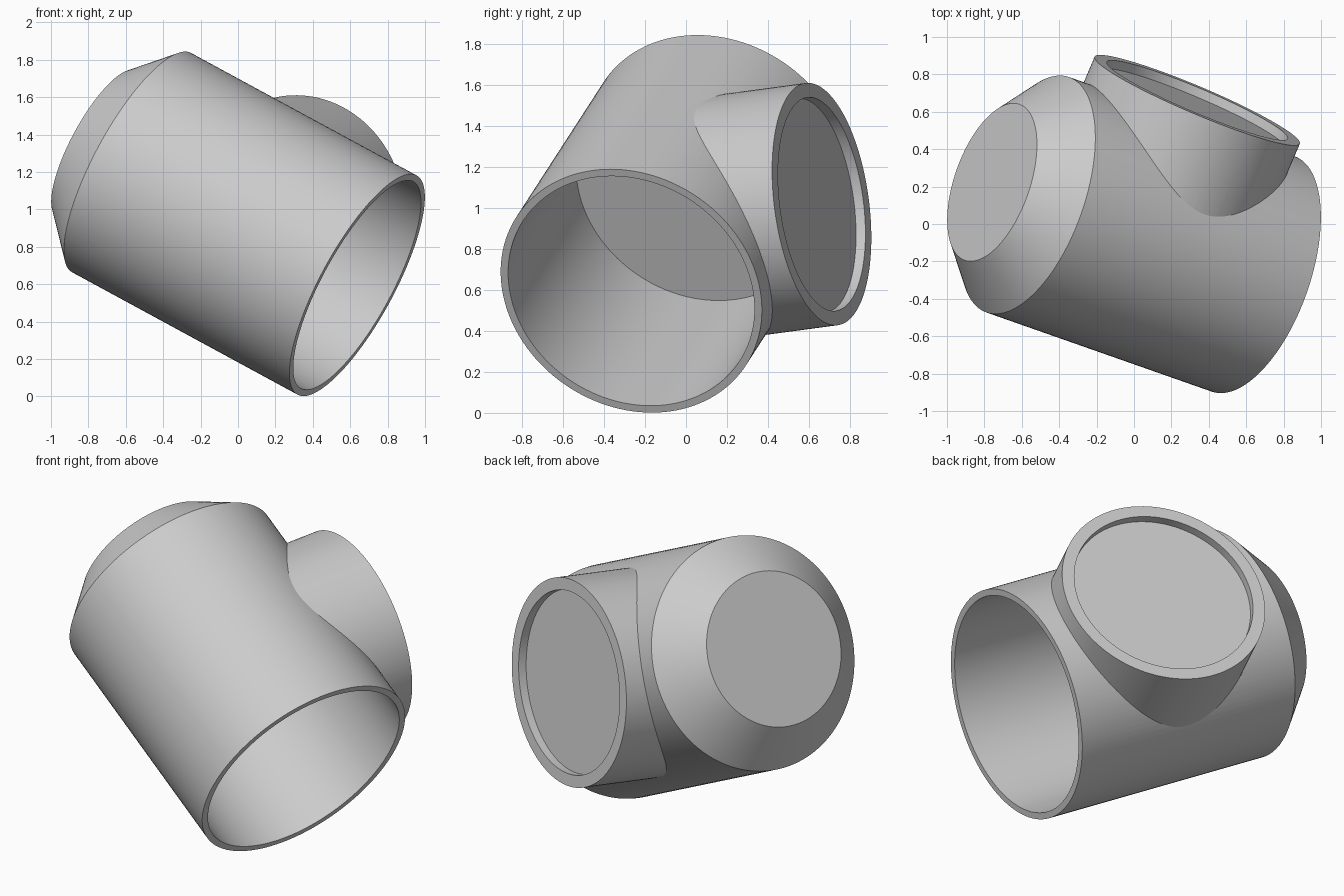
import bpy
import bmesh
from math import cos, sin, tau
from mathutils import Vector

cube = bpy.data.objects.get("Cube")
if cube:
    bpy.data.objects.remove(cube, do_unlink=True)

SEGMENTS = 128
MOUTH = Vector((0.637, -0.267, 0.595))            # centre of the open end
AXIS = Vector((-0.840, 0.295, 0.456)).normalized()  # from mouth to cap
LENGTH, RADIUS, BORE = 1.436, 0.667, 0.629
BRANCH = Vector((0.388, 0.913, 0.122))
BRANCH = (BRANCH - AXIS * BRANCH.dot(AXIS)).normalized()
CENTRE = MOUTH + AXIS * LENGTH / 2

grey = bpy.data.materials.new("plain grey")
grey.use_nodes = True
colour = (0.6, 0.6, 0.6, 1)
grey.diffuse_color = colour
grey.node_tree.nodes["Principled BSDF"].inputs["Base Color"].default_value = colour


def turned(name, origin, axis, profile):
    """Closed solid turned about an axis from (radius, distance) pairs."""
    side = axis.orthogonal().normalized()
    up = axis.cross(side)
    bm = bmesh.new()
    rings = []
    for r, d in profile:
        rings.append([bm.verts.new(origin + axis * d
                                   + side * r * cos(tau * i / SEGMENTS)
                                   + up * r * sin(tau * i / SEGMENTS))
                      for i in range(SEGMENTS)])
    for a, b in zip(rings, rings[1:]):
        for i in range(SEGMENTS):
            j = (i + 1) % SEGMENTS
            bm.faces.new((a[i], a[j], b[j], b[i]))
    bm.faces.new(rings[0][::-1])
    bm.faces.new(rings[-1])
    bmesh.ops.recalc_face_normals(bm, faces=bm.faces[:])
    mesh = bpy.data.meshes.new(name)
    bm.to_mesh(mesh)
    bm.free()
    mesh.materials.append(grey)
    obj = bpy.data.objects.new(name, mesh)
    bpy.context.collection.objects.link(obj)
    return obj


def combine(target, tool, operation):
    mod = target.modifiers.new(operation.lower(), "BOOLEAN")
    mod.operation = operation
    mod.solver = "EXACT"
    mod.object = tool
    bpy.context.view_layer.objects.active = target
    bpy.ops.object.modifier_apply(modifier=mod.name)
    bpy.data.objects.remove(tool, do_unlink=True)


# Main barrel with tapered, flat-topped cap
body = turned("pipe_tee", MOUTH, AXIS,
              [(RADIUS, 0), (RADIUS, LENGTH), (0.442, LENGTH + 0.226)])

# Side branch with a shallow recess in its end
branch = turned("branch", CENTRE, BRANCH,
                [(0.596, 0), (0.596, 0.785), (0.525, 0.785), (0.525, 0.735)])
combine(body, branch, "UNION")

# Blind bore from the open end
bore = turned("bore", MOUTH, AXIS, [(BORE, -0.1), (BORE, 1.125)])
combine(body, bore, "DIFFERENCE")

bpy.ops.object.select_all(action="DESELECT")
body.select_set(True)
bpy.context.view_layer.objects.active = body
bpy.ops.object.shade_smooth_by_angle(angle=0.45)
